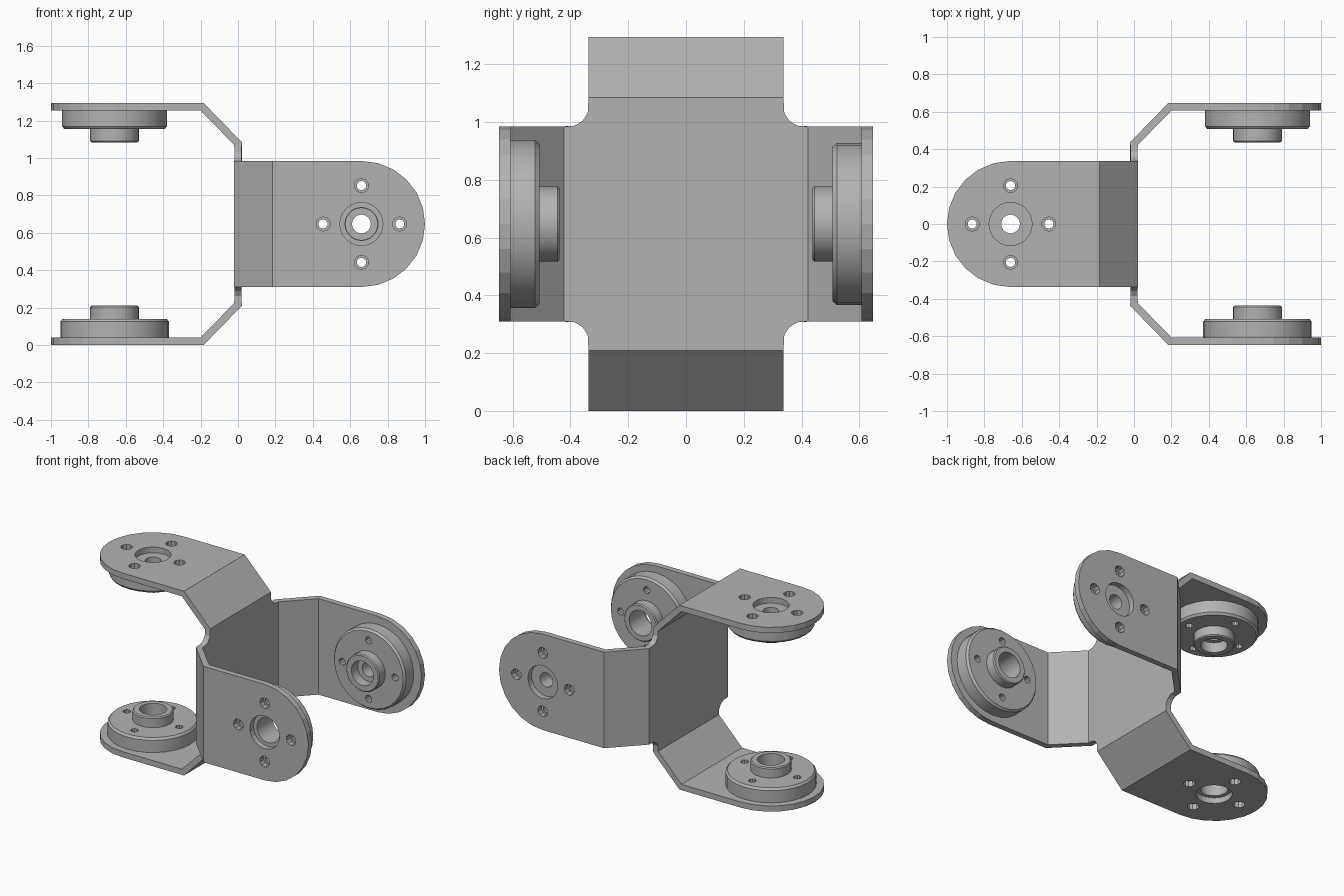
import bpy, bmesh
from math import pi, cos, sin
from mathutils import Matrix, Vector

cube = bpy.data.objects.get("Cube")
if cube:
    bpy.data.objects.remove(cube)

MID = 0.647      # height of the centre
PIVOT = 0.66     # distance from back plate to hub axis
HALF = 0.337     # half width of every arm
SHEET = 0.04
OUT = MID - SHEET / 2

metal = bpy.data.materials.new("grey metal")
metal.use_nodes = True
GREY = (0.45, 0.45, 0.45, 1)
metal.diffuse_color = GREY
metal.node_tree.nodes["Principled BSDF"].inputs["Base Color"].default_value = GREY


def frame(u, v):
    """Arm space: x along the arm, y across it, z outward."""
    u, v = Vector(u), Vector(v)
    m = Matrix((u, v.cross(u), v)).transposed().to_4x4()
    m.translation = (0, 0, MID)
    return m


ARMS = {
    "front": frame((1, 0, 0), (0, -1, 0)),
    "back": frame((1, 0, 0), (0, 1, 0)),
    "top": frame((-1, 0, 0), (0, 0, 1)),
    "bottom": frame((-1, 0, 0), (0, 0, -1)),
}


def make_object(name, bm):
    bmesh.ops.recalc_face_normals(bm, faces=bm.faces)
    mesh = bpy.data.meshes.new(name)
    bm.to_mesh(mesh)
    bm.free()
    mesh.materials.append(metal)
    ob = bpy.data.objects.new(name, mesh)
    bpy.context.collection.objects.link(ob)
    return ob


def activate(ob):
    bpy.ops.object.select_all(action="DESELECT")
    ob.select_set(True)
    bpy.context.view_layer.objects.active = ob


def cylinder(bm, m, x, y, z, radius, depth, sides):
    bmesh.ops.create_cone(bm, cap_ends=True, segments=sides, radius1=radius, radius2=radius,
                          depth=depth, matrix=m @ Matrix.Translation((x, y, z)))


def screw_holes(bm, m, radius, z, depth):
    for i in range(4):
        a = i * pi / 2
        cylinder(bm, m, PIVOT + 0.205 * cos(a), 0.205 * sin(a), z, radius, depth, 10)


def cut(ob, bm):
    cutter = make_object("hole_cutter", bm)
    cutter.hide_render = True
    mod = ob.modifiers.new("holes", "BOOLEAN")
    mod.operation = "DIFFERENCE"
    mod.solver = "EXACT"
    mod.object = cutter
    activate(ob)
    bpy.ops.object.modifier_apply(modifier=mod.name)
    bpy.data.objects.remove(cutter)


# Folded cross-shaped sheet: filleted back plate and four bent arms
bm = bmesh.new()
corner = [(0.337, 0.43), (0.34, 0.385), (0.357, 0.357), (0.385, 0.34), (0.43, 0.337)]
outline = []
for i in range(4):
    turn = Matrix.Rotation(-i * pi / 2, 2)
    outline += [turn @ Vector(p) for p in corner]
bm.faces.new([bm.verts.new((0, p.x, p.y + MID)) for p in outline])

for m in ARMS.values():
    bends = [(0, 0.43), (0.192, OUT)]
    rows = [[bm.verts.new(m @ Vector((x, s * HALF, z))) for s in (-1, 1)] for x, z in bends]
    bm.faces.new((rows[0][0], rows[0][1], rows[1][1], rows[1][0]))
    arc = []
    for i in range(13):
        a = pi / 2 - pi * i / 12
        arc.append(bm.verts.new(m @ Vector((PIVOT + 0.34 * cos(a), HALF * sin(a), OUT))))
    bm.faces.new([rows[1][0], rows[1][1]] + arc)
bmesh.ops.remove_doubles(bm, verts=bm.verts, dist=0.001)
bracket = make_object("folded_bracket", bm)
mod = bracket.modifiers.new("thickness", "SOLIDIFY")
mod.thickness = SHEET
mod.offset = 0
mod.use_even_offset = True
activate(bracket)
bpy.ops.object.modifier_apply(modifier=mod.name)

# Hub opening and screw holes in each arm
bm = bmesh.new()
for m in ARMS.values():
    cylinder(bm, m, PIVOT, 0, OUT, 0.115, 0.1, 24)
    screw_holes(bm, m, 0.038, OUT, 0.1)
cut(bracket, bm)


def hub(name, m, radius, wide):
    """Turned flange with a boss; heights run inward from the sheet."""
    rim = [(radius, 0), (radius, 0.085), (radius - 0.012, 0.1),
           (0.13, 0.1), (0.13, 0.163), (0.123, 0.17)]
    bore = [(0.088, 0.17), (0.088, 0)] if wide else [(0.085, 0.17), (0.085, 0.1), (0.05, 0.1), (0.05, 0)]
    profile = rim + bore
    steps = 28
    bm = bmesh.new()
    rings = []
    for i in range(steps):
        a = 2 * pi * i / steps
        rings.append([bm.verts.new(m @ Vector((PIVOT + r * cos(a), r * sin(a), OUT - SHEET / 2 - h)))
                      for r, h in profile])
    n = len(profile)
    for i in range(steps):
        a, b = rings[i], rings[(i + 1) % steps]
        for j in range(n):
            k = (j + 1) % n
            bm.faces.new((a[j], a[k], b[k], b[j]))
    ob = make_object(name, bm)
    holes = bmesh.new()
    screw_holes(holes, m, 0.025, OUT - 0.07, 0.2)
    cut(ob, holes)
    activate(ob)
    bpy.ops.object.shade_smooth_by_angle(angle=0.5)


# Wide-bore hubs face the stepped-bore hubs
for side, m in ARMS.items():
    wide = side in ("front", "bottom")
    hub(side + "_hub", m, 0.29 if wide else 0.28, wide)
